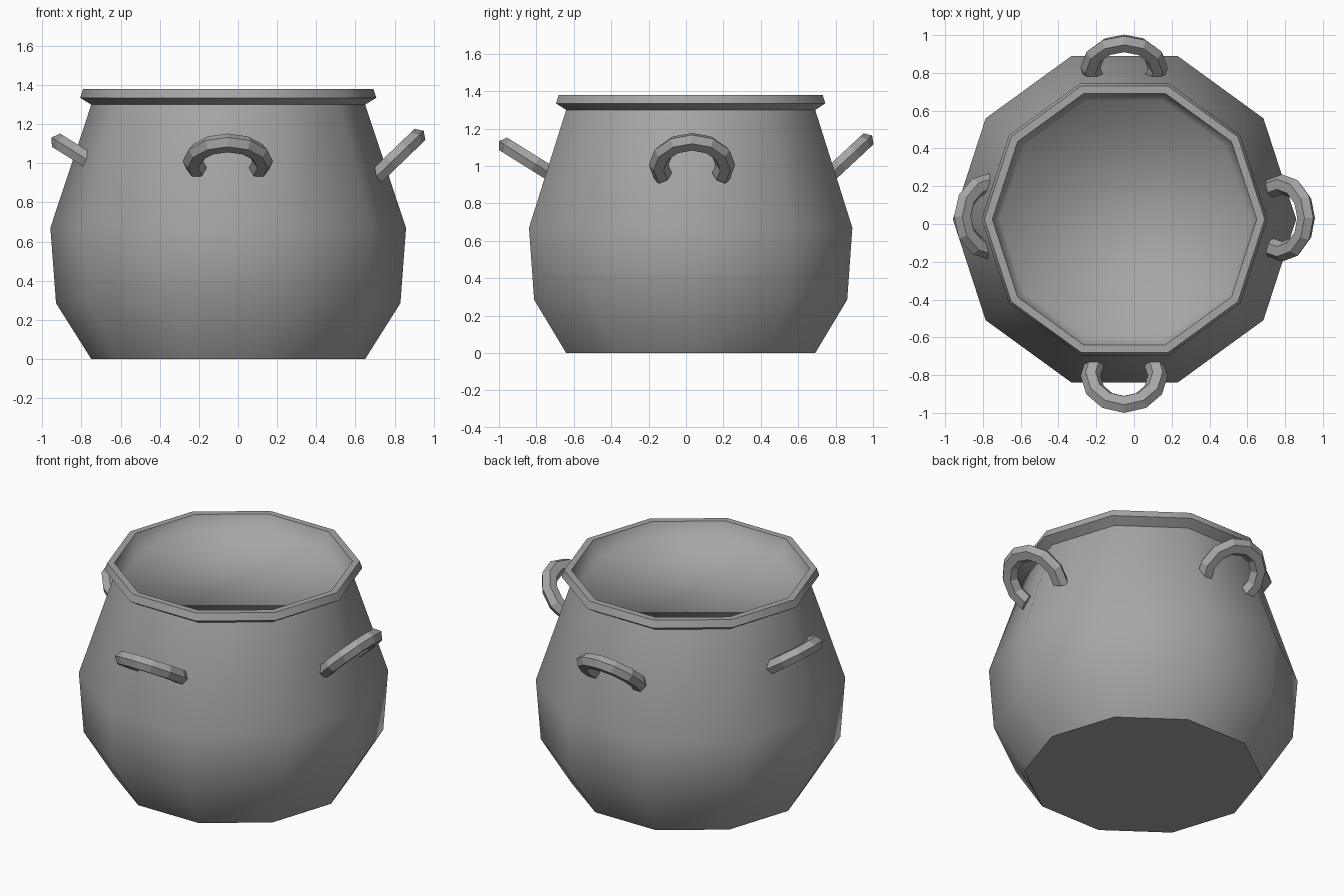
import bpy, bmesh
from math import sin, cos, pi, radians
from mathutils import Vector

cube = bpy.data.objects.get("Cube")
if cube:
    bpy.data.objects.remove(cube, do_unlink=True)

metal = bpy.data.materials.new("grey metal")
metal.use_nodes = True
GREY = (0.38, 0.38, 0.38, 1)
metal.diffuse_color = GREY
metal.node_tree.nodes["Principled BSDF"].inputs["Base Color"].default_value = GREY

CENTRE = Vector((-0.05, 0.025, 0))
SIDES = 10


def finish(bm, name):
    bmesh.ops.recalc_face_normals(bm, faces=bm.faces)
    mesh = bpy.data.meshes.new(name)
    bm.to_mesh(mesh)
    bm.free()
    mesh.materials.append(metal)
    obj = bpy.data.objects.new(name, mesh)
    bpy.context.collection.objects.link(obj)
    return obj


def loft(bm, rings):
    """Skin consecutive rings and cap both ends."""
    loops = [[bm.verts.new(p) for p in ring] for ring in rings]
    n = len(loops[0])
    for a, b in zip(loops, loops[1:]):
        for i in range(n):
            bm.faces.new((a[i], a[(i + 1) % n], b[(i + 1) % n], b[i]))
    bm.faces.new(loops[0])
    bm.faces.new(loops[-1])


# Pot: outer wall, flared rim and inner lip, closed by the flat filling
wall = [(0.70, 0), (0.88, 0.285), (0.909, 0.67), (0.70, 1.30)]
rim = [(0.757, 1.335), (0.742, 1.38), (0.70, 1.38), (0.66, 1.28)]
bm = bmesh.new()
loft(bm, [[CENTRE + Vector((r * cos(2 * pi * i / SIDES), r * sin(2 * pi * i / SIDES), z))
           for i in range(SIDES)] for r, z in wall + rim])
for face in bm.faces:
    face.smooth = True
# Crisp edges around the base and the rim
for edge in bm.edges:
    low, high = sorted(v.co.z for v in edge.verts)
    if high - low < 0.001 and (low < 0.01 or low > 1.29):
        edge.smooth = False
finish(bm, "pot_body")


# Handles: six-sided bars bent along an arc and tilted up and outward
def handle(name, out, centre, pitch, radius=0.178, width=0.053, thickness=0.046):
    out = Vector(out)
    reach = out * cos(radians(pitch)) + Vector((0, 0, sin(radians(pitch))))
    side = Vector((-out.y, out.x, 0))
    normal = reach.cross(side)
    rings = []
    for step in range(-4, 5):
        a = radians(30 * step)
        radial = reach * cos(a) + side * sin(a)
        rings.append([Vector(centre) + radial * (radius + width * cos(t * pi / 3))
                      + normal * thickness * sin(t * pi / 3) for t in range(6)])
    bm = bmesh.new()
    loft(bm, rings)
    finish(bm, name)


handle("front_handle", (0, -1, 0), (-0.052, -0.804, 1.01), 32)
handle("back_handle", (0, 1, 0), (-0.052, 0.826, 1.006), 43)
handle("left_handle", (1, 0, 0), (0.783, 0.032, 1.006), 44)
handle("right_handle", (-1, 0, 0), (-0.757, 0.04, 1.01), 32)
